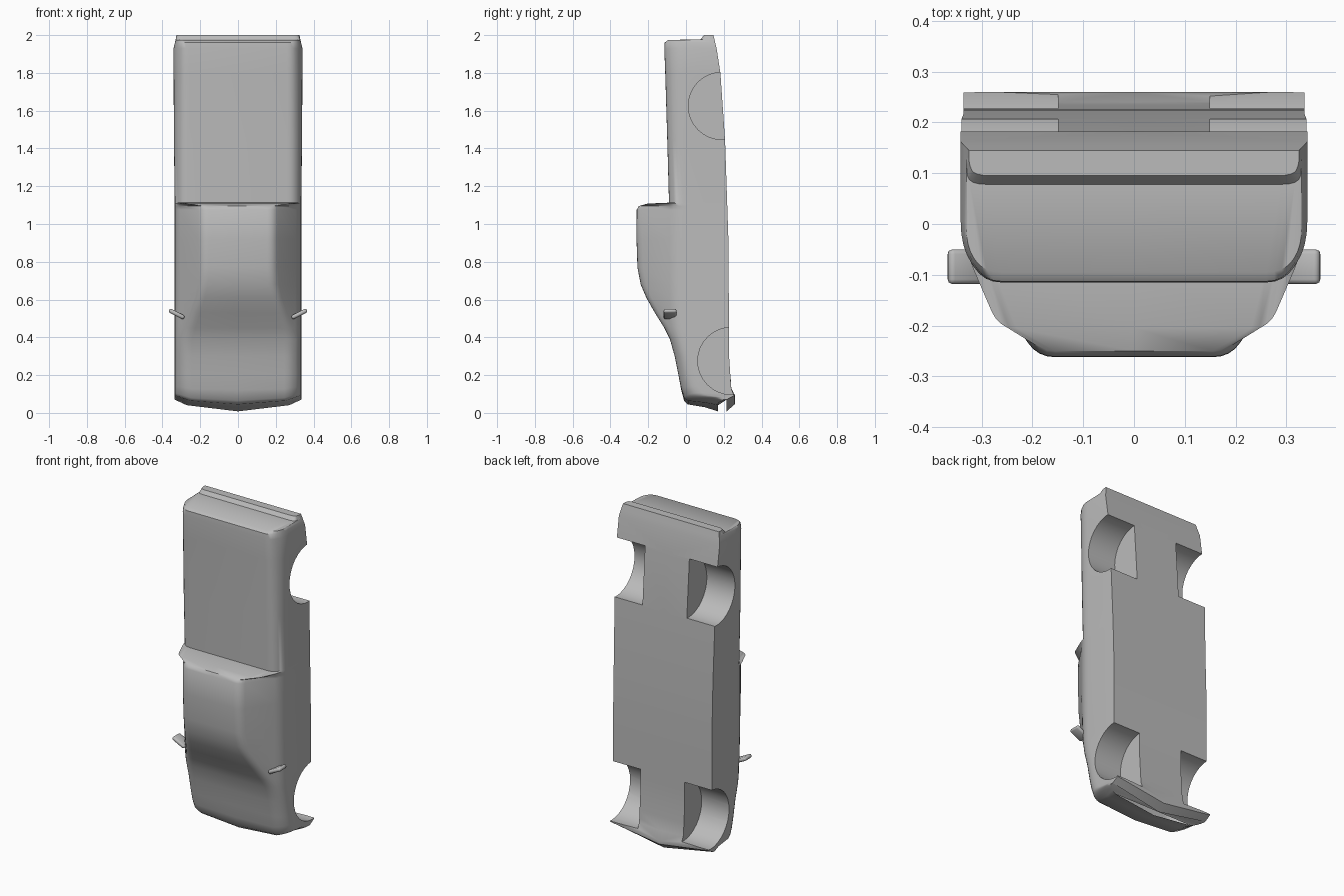
import bpy, bmesh, math
from mathutils import Vector

if "Cube" in bpy.data.objects:
    bpy.data.objects.remove(bpy.data.objects["Cube"])

shade = (0.5, 0.5, 0.5, 1)
grey = bpy.data.materials.new("body grey")
grey.use_nodes = True
grey.diffuse_color = shade
grey.node_tree.nodes["Principled BSDF"].inputs["Base Color"].default_value = shade


def along(profile, z):
    """Value of a profile of (height, value) points at a height."""
    for (low, start), (high, end) in zip(profile, profile[1:]):
        if z <= high:
            return start + (end - start) * max(z - low, 0) / (high - low)
    return profile[-1][-1]


def fillet(before, corner, after, radius, steps=4):
    """Points rounding one corner of a cross-section."""
    def pulled(other):
        way = other - corner
        return corner + way.normalized() * min(radius, way.length * .45)
    start, end = pulled(before), pulled(after)
    return [start.lerp(corner, t).lerp(corner.lerp(end, t), t)
            for t in (i / steps for i in range(steps + 1))]


def section(z, top):
    """Closed ring: belly, upright side, sloping upper side and top."""
    belly, width = along(belly_line, z), along(side_line, z)
    shoulder = min(max(top + .05, -.045), (top + belly) / 2)
    low = Vector((width, belly))
    side = Vector((width, shoulder))
    edge = Vector((along(edge_line, z), top))
    middle = Vector((0, top))
    half = [low] + fillet(low, side, edge, .05) + fillet(side, edge, middle, .035)
    mirrored = [Vector((-p.x, p.y)) for p in reversed(half)]
    ring = [Vector((0, belly))] + half + [middle] + mirrored
    return [Vector((p.x, p.y, z)) for p in ring]


# Outlines from nose to tail: hood, windscreen, cab, bed and tail bumper
top_line = [(.008, .17), (.03, .1), (.045, .01), (.065, -.01), (.12, -.025),
            (.2, -.04), (.3, -.06), (.39, -.085), (.45, -.115), (.53, -.165),
            (.61, -.21), (.68, -.24), (.77, -.257), (.92, -.262), (1.075, -.261),
            (1.095, -.25), (1.108, -.205), (1.113, -.09), (1.44, -.099),
            (1.8, -.11), (1.93, -.115), (1.96, -.113), (1.974, -.095),
            (1.978, .078), (2, .095)]
belly_line = [(.008, .215), (.045, .258), (.065, .26), (.12, .24), (.3, .228),
              (.9, .225), (1.44, .207), (1.8, .182), (1.93, .162), (2, .145)]
side_line = [(0, .335), (1.3, .335), (1.5, .341), (1.93, .341), (2, .325)]
edge_line = [(0, .31), (.065, .28), (.39, .28), (.61, .21), (.7, .19),
             (1.095, .19), (1.113, .295), (1.974, .295), (1.978, .325), (2, .315)]

# Body shell lofted through the cross-sections
bm = bmesh.new()
rings = [[bm.verts.new(p) for p in section(*station)] for station in top_line]
for lower, upper in zip(rings, rings[1:]):
    for i in range(len(lower)):
        bm.faces.new((lower[i - 1], lower[i], upper[i], upper[i - 1]))
bm.faces.new(rings[0])
bm.faces.new(rings[-1])

# Nose corners swept back
sweep_end = .18
for v in bm.verts:
    if v.co.z < sweep_end:
        outward = min(max((abs(v.co.x) - .2) / .135, 0), 1)
        v.co.z += .065 * outward * (1 - v.co.z / sweep_end)
bmesh.ops.recalc_face_normals(bm, faces=bm.faces)
mesh = bpy.data.meshes.new("body_shell")
bm.to_mesh(mesh)
bm.free()
body = bpy.data.objects.new("body_shell", mesh)
bpy.context.collection.objects.link(body)
mesh.materials.append(grey)


def activate(ob):
    bpy.ops.object.select_all(action='DESELECT')
    ob.select_set(True)
    bpy.context.view_layer.objects.active = ob


# Wheel wells cut into each side
for side in (1, -1):
    for y, z in ((.24, .275), (.19, 1.625)):
        bpy.ops.mesh.primitive_cylinder_add(vertices=32, radius=.178, depth=.3,
                                            location=(side * .3, y, z),
                                            rotation=(0, math.pi / 2, 0))
        cutter = bpy.context.object
        cutter.name = "wheel_well_cutter"
        cutter.hide_render = True
        cutter.data.materials.append(grey)
        activate(body)
        cut = body.modifiers.new("wheel_well", 'BOOLEAN')
        cut.operation, cut.solver, cut.object = 'DIFFERENCE', 'EXACT', cutter
        bpy.ops.object.modifier_apply(modifier=cut.name)
        bpy.data.objects.remove(cutter)
activate(body)
bpy.ops.object.shade_smooth_by_angle(angle=math.radians(42))

# Door mirrors angled out from the windscreen pillars
for side, name in ((1, "left_mirror"), (-1, "right_mirror")):
    bpy.ops.mesh.primitive_cube_add(size=1, location=(side * .325, -.084, .524),
                                    rotation=(0, -side * math.radians(27), 0))
    mirror = bpy.context.object
    mirror.name = name
    mirror.scale = (.09, .068, .022)
    bpy.ops.object.transform_apply(location=False, rotation=False, scale=True)
    mirror.data.materials.append(grey)
    rounding = mirror.modifiers.new("rounding", 'BEVEL')
    rounding.width, rounding.segments = .009, 2
    bpy.ops.object.modifier_apply(modifier=rounding.name)
    bpy.ops.object.shade_smooth_by_angle(angle=math.radians(50))
